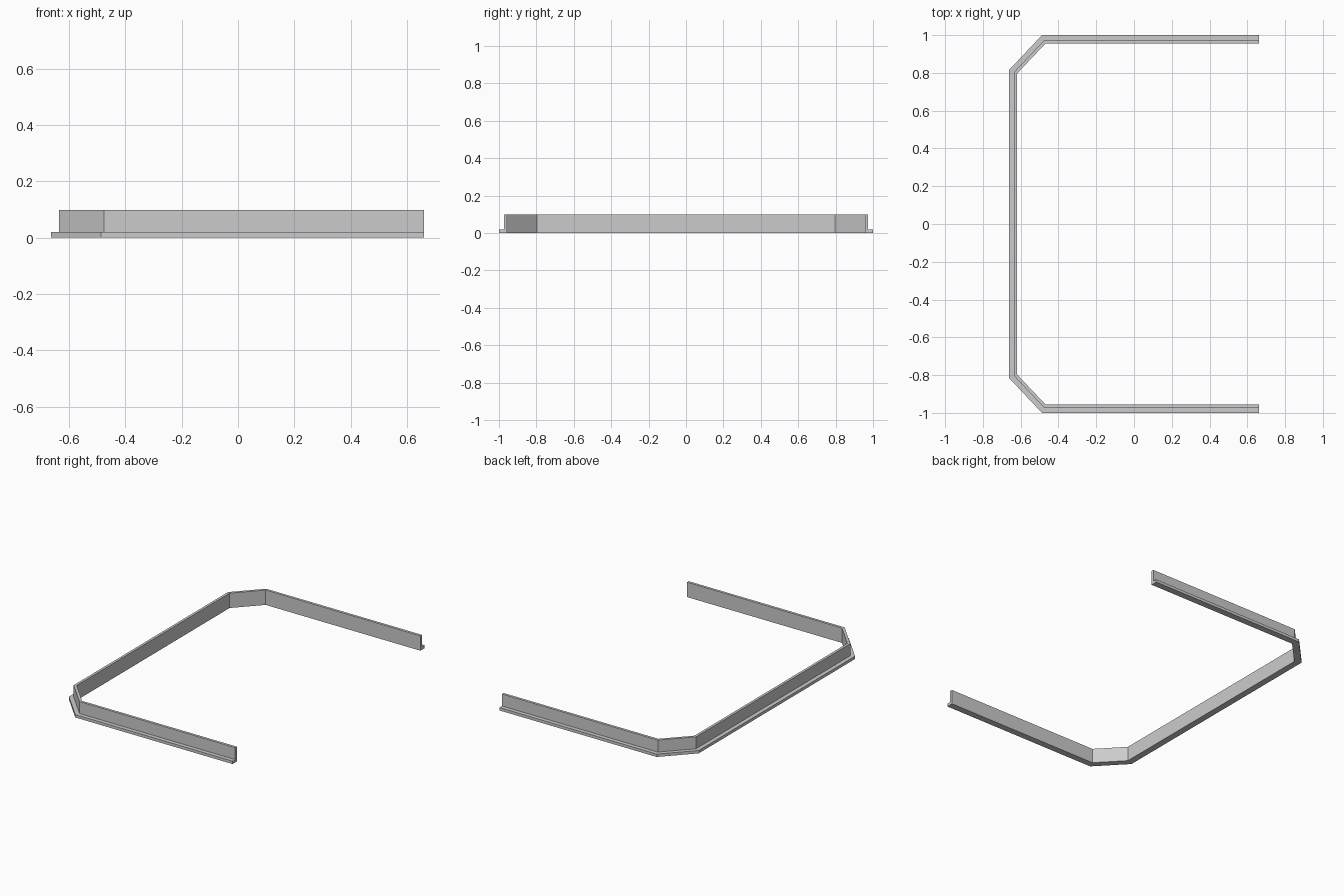
import bpy, bmesh
from mathutils import Vector

cube = bpy.data.objects.get("Cube")
if cube:
    bpy.data.objects.remove(cube)

# Plain grey finish
grey = bpy.data.materials.new("plain grey")
grey.use_nodes = True
colour = (0.6, 0.6, 0.6, 1)
grey.diffuse_color = colour
grey.node_tree.nodes["Principled BSDF"].inputs["Base Color"].default_value = colour

# Outer edge of the rail in plan, mirrored front to back
half = [Vector(p) for p in ((0.661, -1), (-0.487, -1), (-0.663, -0.814))]
path = half + [Vector((p.x, -p.y)) for p in reversed(half)]

# L-shaped section as (distance inward, height)
FLANGE, DEPTH, LIP, HEIGHT = 0.027, 0.044, 0.019, 0.098
section = [(0, 0), (DEPTH, 0), (DEPTH, HEIGHT), (FLANGE, HEIGHT), (FLANGE, LIP), (0, LIP)]


def inward(a, b):
    d = (b - a).normalized()
    return Vector((d.y, -d.x))


def miter(i):
    """Inward offset per unit distance at a path point."""
    normals = [inward(path[j], path[j + 1]) for j in (i - 1, i) if 0 <= j < len(path) - 1]
    total = sum(normals, Vector((0, 0)))
    return total / total.dot(normals[0])


# Sweep the section along the path with mitred corners
bm = bmesh.new()
rings = []
for i, p in enumerate(path):
    m = miter(i)
    rings.append([bm.verts.new((*(p + m * d), z)) for d, z in section])
n = len(section)
for a, b in zip(rings, rings[1:]):
    for k in range(n):
        bm.faces.new((a[k], a[(k + 1) % n], b[(k + 1) % n], b[k]))
bm.faces.new(rings[0])
bm.faces.new(rings[-1])
bmesh.ops.recalc_face_normals(bm, faces=bm.faces)

mesh = bpy.data.meshes.new("angle_rail")
bm.to_mesh(mesh)
bm.free()
mesh.materials.append(grey)
bpy.context.collection.objects.link(bpy.data.objects.new("angle_rail", mesh))
